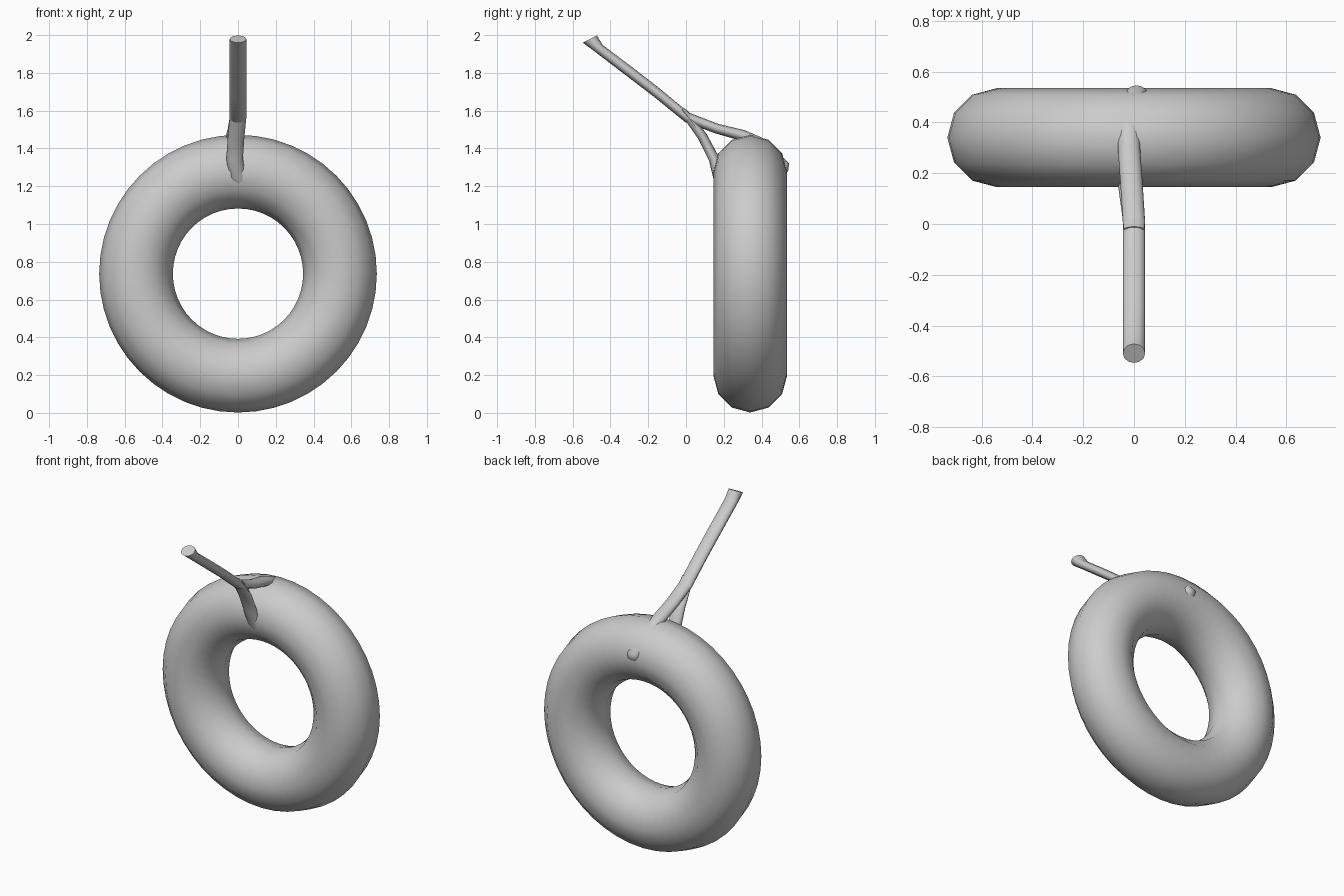
import bpy, bmesh, math

if "Cube" in bpy.data.objects:
    bpy.data.objects.remove(bpy.data.objects["Cube"])


def finish(obj, angle):
    bpy.ops.object.select_all(action='DESELECT')
    obj.select_set(True)
    bpy.context.view_layer.objects.active = obj
    bpy.ops.object.shade_smooth_by_angle(angle=math.radians(angle))


def rope(name, stations, sides=12):
    """Sweep oval rings; station = (x, half width, y/z of outer edge, y/z of inner edge)."""
    bm = bmesh.new()
    rings = []
    for x, w, y0, z0, y1, z1 in stations:
        cy, cz, dy, dz = (y0 + y1) / 2, (z0 + z1) / 2, (y0 - y1) / 2, (z0 - z1) / 2
        ring = []
        for i in range(sides):
            a = 2 * math.pi * i / sides
            c, s = math.cos(a), math.sin(a)
            ring.append(bm.verts.new((x + w * c, cy + dy * s, cz + dz * s)))
        rings.append(ring)
    for a, b in zip(rings, rings[1:]):
        for i in range(sides):
            j = (i + 1) % sides
            bm.faces.new((a[i], a[j], b[j], b[i]))
    bm.faces.new(rings[0])
    bm.faces.new(rings[-1])
    bmesh.ops.recalc_face_normals(bm, faces=bm.faces)
    mesh = bpy.data.meshes.new(name)
    bm.to_mesh(mesh)
    bm.free()
    obj = bpy.data.objects.new(name, mesh)
    bpy.context.collection.objects.link(obj)
    finish(obj, 50)


# Tyre ring
bpy.ops.mesh.primitive_torus_add(major_segments=48, minor_segments=12,
                                 major_radius=0.54, minor_radius=0.195,
                                 location=(0, 0.34, 0.737),
                                 rotation=(math.pi / 2, 0, 0))
bpy.context.object.name = "tyre"
finish(bpy.context.object, 60)

# Hanging rope continuing over the top, through the back and inside the tyre
rope("rope_over", [
    (0, 0.044, -0.472, 1.998, -0.547, 1.96),
    (0, 0.044, -0.44, 1.947, -0.49, 1.918),
    (0, 0.044, -0.295, 1.838, -0.322, 1.79),
    (0, 0.044, -0.14, 1.718, -0.165, 1.67),
    (0, 0.044, 0.015, 1.59, -0.005, 1.54),
    (-0.01, 0.044, 0.17, 1.53, 0.155, 1.48),
    (-0.02, 0.044, 0.31, 1.497, 0.295, 1.44),
    (-0.02, 0.042, 0.40, 1.458, 0.37, 1.40),
    (-0.01, 0.042, 0.47, 1.40, 0.43, 1.36),
    (0.01, 0.042, 0.546, 1.32, 0.48, 1.31),
    (0.015, 0.042, 0.541, 1.28, 0.48, 1.28),
    (0.02, 0.042, 0.48, 1.23, 0.46, 1.27),
])

# Front strand of the loop
rope("rope_front", [
    (0, 0.04, -0.03, 1.60, -0.01, 1.615),
    (0, 0.044, -0.005, 1.55, 0.035, 1.575),
    (-0.01, 0.044, 0.065, 1.45, 0.11, 1.475),
    (-0.018, 0.044, 0.122, 1.335, 0.172, 1.36),
    (-0.005, 0.044, 0.145, 1.24, 0.195, 1.28),
    (0.03, 0.04, 0.19, 1.17, 0.21, 1.23),
    (0.025, 0.04, 0.34, 1.19, 0.34, 1.25),
    (0.02, 0.04, 0.47, 1.23, 0.46, 1.27),
])
